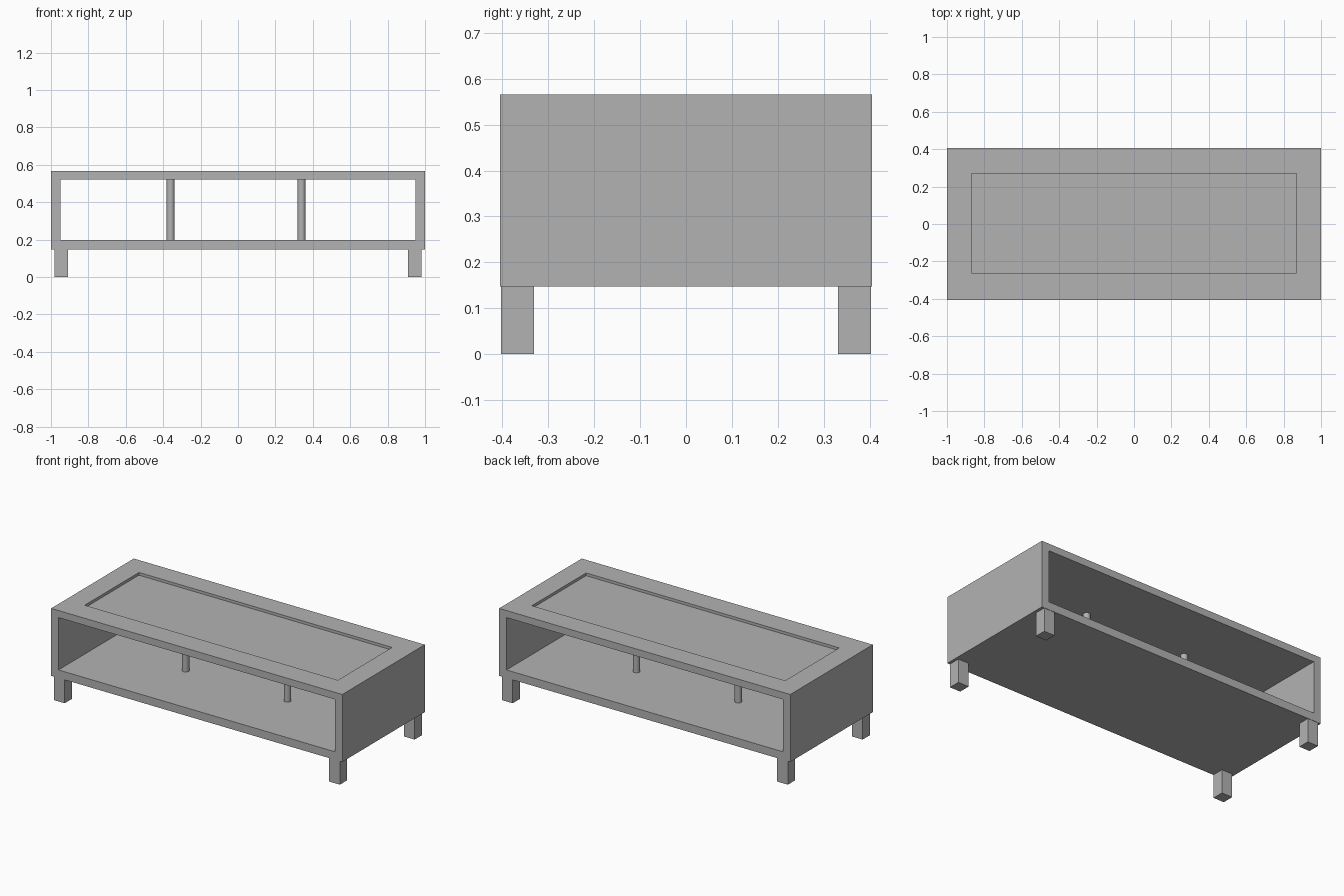
import bpy, bmesh
from math import copysign

old = bpy.data.objects.get("Cube")
if old:
    bpy.data.objects.remove(old, do_unlink=True)

# Single plain grey material
grey = bpy.data.materials.new("plain_grey")
grey.use_nodes = True
colour = (0.45, 0.45, 0.45, 1)
grey.diffuse_color = colour
grey.node_tree.nodes["Principled BSDF"].inputs["Base Color"].default_value = colour


def add_object(name, bm):
    mesh = bpy.data.meshes.new(name)
    bm.to_mesh(mesh)
    bm.free()
    mesh.materials.append(grey)
    obj = bpy.data.objects.new(name, mesh)
    bpy.context.collection.objects.link(obj)
    return obj


def box_mesh(x, y, z):
    """Box from (low, high) ranges on each axis."""
    bm = bmesh.new()
    bmesh.ops.create_cube(bm, size=1)
    for v in bm.verts:
        v.co = [r[0] if c < 0 else r[1] for c, r in zip(v.co, (x, y, z))]
    return bm


def box(name, x, y, z):
    return add_object(name, box_mesh(x, y, z))


WIDTH, DEPTH = 1.0, 0.405
BOTTOM, FLOOR, CEILING, TOP = 0.147, 0.197, 0.522, 0.566
WALL = 0.95
full_x, full_y = (-WIDTH, WIDTH), (-DEPTH, DEPTH)

# Lower shelf
box("bottom_panel", full_x, full_y, (BOTTOM, FLOOR))

# Table top with a shallow recessed panel
bm = box_mesh(full_x, full_y, (CEILING, TOP))
bm.normal_update()
face = max(bm.faces, key=lambda f: f.calc_center_median().z)
bmesh.ops.inset_individual(bm, faces=[face], thickness=0.13)
for v in face.verts:
    v.co = (copysign(0.87, v.co.x), copysign(0.266, v.co.y) + 0.004, TOP)
bmesh.ops.inset_individual(bm, faces=[face], thickness=0, depth=-0.017)
add_object("table_top", bm)

# Side walls and legs
for side, s in (("left", 1), ("right", -1)):
    box(side + "_wall", sorted((s * WALL, s * WIDTH)), full_y, (FLOOR, CEILING))
    for end, e in (("front", -1), ("back", 1)):
        box(f"{end}_{side}_leg", sorted((s * 0.909, s * 0.982)),
            sorted((e * 0.331, e * 0.403)), (0, BOTTOM))

# Round posts between shelf and top
for side, x in (("left", 0.34), ("right", -0.36)):
    bpy.ops.mesh.primitive_cylinder_add(
        vertices=16, radius=0.021, depth=CEILING - FLOOR,
        location=(x, 0, (CEILING + FLOOR) / 2))
    post = bpy.context.object
    post.name = side + "_post"
    post.data.materials.append(grey)
    bpy.ops.object.shade_smooth_by_angle()
